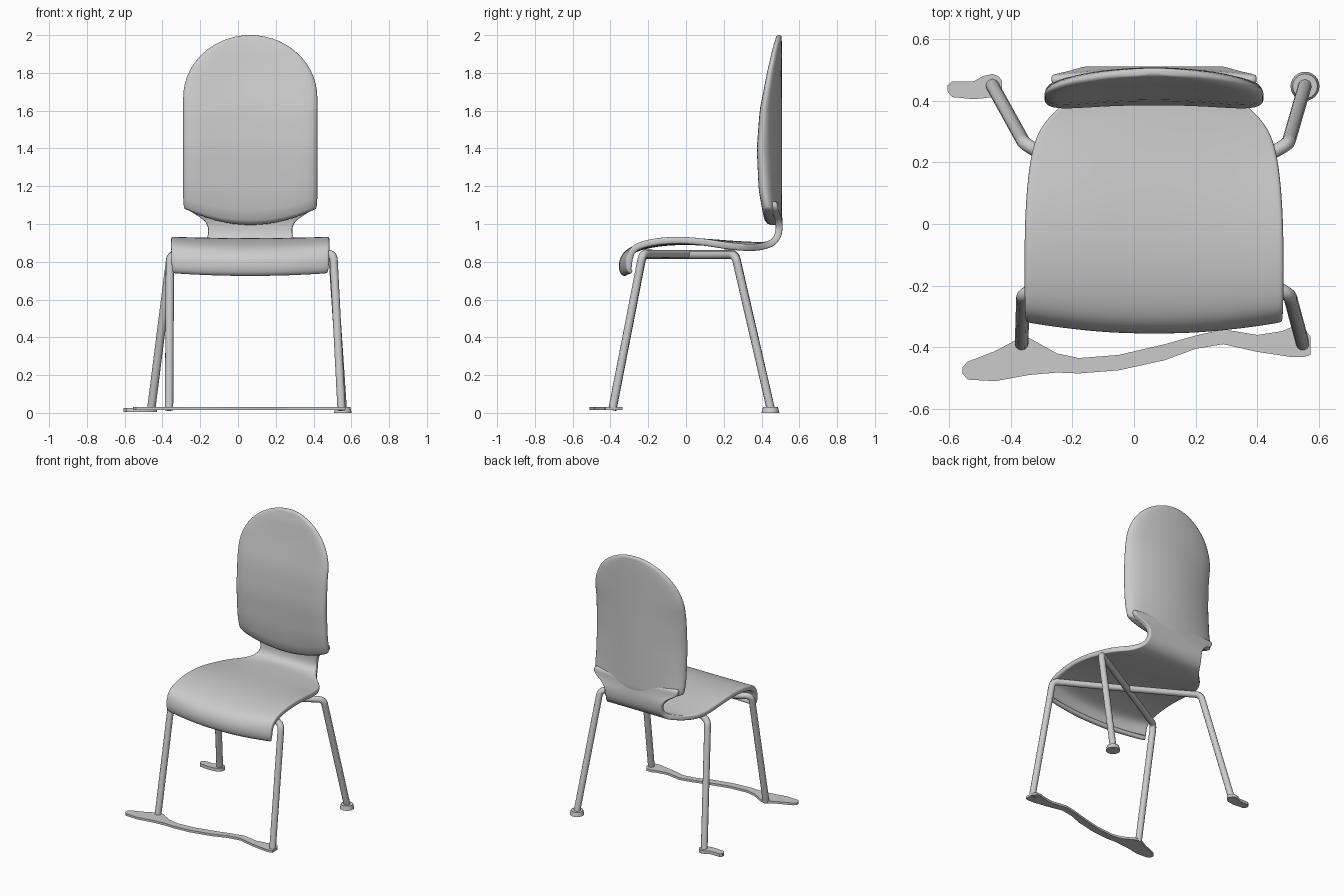
import bpy, bmesh
from math import sin, cos, pi, radians
from mathutils import Vector

if "Cube" in bpy.data.objects:
    bpy.data.objects.remove(bpy.data.objects["Cube"])

CX = 0.065  # the chair body sits slightly right of the origin


def make_object(name, bm):
    bmesh.ops.recalc_face_normals(bm, faces=bm.faces)
    me = bpy.data.meshes.new(name)
    bm.to_mesh(me)
    bm.free()
    ob = bpy.data.objects.new(name, me)
    bpy.context.collection.objects.link(ob)
    return ob


def smooth(ob, angle=45):
    bpy.ops.object.select_all(action='DESELECT')
    ob.select_set(True)
    bpy.context.view_layer.objects.active = ob
    bpy.ops.object.shade_smooth_by_angle(angle=radians(angle))


def lerp_table(table, z):
    for a, b in zip(table, table[1:]):
        if z <= b[0]:
            t = max(0, (z - a[0]) / (b[0] - a[0]))
            return [p + (q - p) * t for p, q in zip(a[1:], b[1:])]
    return table[-1][1:]


# Seat shell and neck: swept strip of (y, z, half width, edge dy, edge dz)
SEAT = [(-.305, .735, .405, .03, .015), (-.33, .718, .41, .035, .015),
        (-.355, .74, .418, .04, .015), (-.36, .79, .42, .04, .01),
        (-.345, .835, .42, .035, .01), (-.31, .872, .42, .02, .01),
        (-.24, .90, .42, 0, .01), (-.14, .92, .42, 0, .01),
        (-.02, .927, .42, 0, .008), (.10, .923, .415, 0, 0),
        (.20, .915, .405, 0, -.01), (.28, .91, .388, 0, -.015),
        (.34, .907, .352, 0, -.015), (.385, .905, .30, 0, -.01),
        (.42, .905, .265, 0, 0), (.45, .915, .24, 0, 0),
        (.47, .94, .225, 0, 0), (.475, .975, .22, 0, 0),
        (.475, 1.01, .235, 0, 0), (.472, 1.04, .275, -.01, 0),
        (.468, 1.075, .335, -.02, 0), (.466, 1.12, .33, -.02, 0)]
US = [-1, -.96, -.8, -.5, -.2, .2, .5, .8, .96, 1]
bm = bmesh.new()
rows = [[bm.verts.new((CX + w * u, y + dy * u * u, z + dz * u * u)) for u in US]
        for y, z, w, dy, dz in SEAT]
for a, b in zip(rows, rows[1:]):
    for i in range(len(US) - 1):
        bm.faces.new((a[i], a[i + 1], b[i + 1], b[i]))
me = bpy.data.meshes.new("seat_shell")
bm.to_mesh(me)
bm.free()
seat = bpy.data.objects.new("seat_shell", me)
bpy.context.collection.objects.link(seat)
sol = seat.modifiers.new("thickness", 'SOLIDIFY')
sol.thickness = .037
sol.offset = -1
sub = seat.modifiers.new("round", 'SUBSURF')
sub.levels = sub.render_levels = 2
smooth(seat, 180)

# Backrest: stacked lens-shaped sections (z, front edge y, back edge y, back centre y)
BACK = [(1.03, .415, .475, .505), (1.10, .395, .465, .508), (1.2, .375, .452, .508),
        (1.4, .365, .44, .508), (1.6, .38, .445, .508), (1.8, .42, .467, .508),
        (1.93, .455, .487, .508), (2.0, .48, .502, .506)]
N = 24
levels = [(1.075, .335, .35), (1.08, .347, .75), (1.095, .352, 1)]
levels += [(1.14 + .53 * i / 10, .355, 1) for i in range(11)]
for i in range(1, 15):
    t = pi / 2 * i / 14
    levels.append((1.67 + .33 * sin(t), max(.355 * cos(t), .02), 1 if i < 13 else .75 if i < 14 else .3))
bm = bmesh.new()
loops = []
for z, w, k in levels:
    yf, yb, yc = lerp_table(BACK, z)
    loop = []
    for side in (-1, 1):
        for j in range(N):
            u = -side * -1 * cos(pi * j / N)
            b = 1 - u * u
            front = yf + .02 * b * min(1, (2 - z) / .2)
            back = yb + (yc - yb) * b
            f = k * max(0, 1 - abs(u) ** 10) ** .5
            y = (front + back) / 2 + side * f * (back - front) / 2
            sag = .08 * b * max(0, 1 - (z - 1.075) / .35)
            loop.append(bm.verts.new((CX + w * u, y, z - sag)))
    loops.append(loop)
for a, b in zip(loops, loops[1:]):
    for i in range(2 * N):
        j = (i + 1) % (2 * N)
        bm.faces.new((a[i], a[j], b[j], b[i]))
for end in (loops[0], loops[-1]):
    for i in range(N):  # close the section with strips between front and back
        q = [end[i], end[i + 1], end[(2 * N - i - 1) % (2 * N)], end[(2 * N - i) % (2 * N)]]
        q = list(dict.fromkeys(q))
        if len(q) > 2:
            bm.faces.new(q)
smooth(make_object("backrest", bm), 60)


# Tubular legs: two diagonal tubes crossing under the seat
def tube(name, ends, z):
    pts = []
    centre = Vector((CX, .02, z))
    for foot, knee in ends:
        f = Vector((*foot, .015))
        k = Vector((*knee, z + .005))
        inner = (Vector((centre.x, centre.y, z)) - k).normalized()
        half = [f, f.lerp(k, .5), f.lerp(k, .91), k, k + inner * .08, k + inner * .2]
        pts += half if not pts else half[::-1]
    cu = bpy.data.curves.new(name, 'CURVE')
    cu.dimensions = '3D'
    cu.bevel_depth = .022
    cu.bevel_resolution = 4
    cu.use_fill_caps = True
    sp = cu.splines.new('NURBS')
    sp.points.add(len(pts) - 1)
    for p, co in zip(sp.points, pts):
        p.co = (*co, 1)
    sp.order_u = 3
    sp.use_endpoint_u = True
    sp.resolution_u = 8
    ob = bpy.data.objects.new(name, cu)
    bpy.context.collection.objects.link(ob)


tube("leg_tube_a", [((-.365, -.39), (-.36, -.23)), ((.555, .45), (.50, .26))], .832)
tube("leg_tube_b", [((.548, -.39), (.505, -.23)), ((-.46, .45), (-.355, .26))], .838)


# Flat foot pads: outline stations (x, low y, high y)
def flat_pad(name, stations, z0, z1):
    bm = bmesh.new()
    rings = [[bm.verts.new(c) for c in ((x, a, z0), (x, b, z0), (x, b, z1), (x, a, z1))]
             for x, a, b in stations]
    for p, q in zip(rings, rings[1:]):
        for i in range(4):
            bm.faces.new((p[i], p[(i + 1) % 4], q[(i + 1) % 4], q[i]))
    bm.faces.new(rings[0])
    bm.faces.new(rings[-1])
    smooth(make_object(name, bm), 40)


flat_pad("front_floor_strip", [
    (-.557, -.485, -.465), (-.54, -.505, -.447), (-.45, -.51, -.412), (-.38, -.497, -.375),
    (-.34, -.49, -.37), (-.25, -.482, -.42), (-.18, -.485, -.435), (-.05, -.475, -.425),
    (.1, -.442, -.39), (.2, -.405, -.362), (.29, -.39, -.342), (.4, -.415, -.36),
    (.48, -.427, -.348), (.51, -.432, -.335), (.55, -.432, -.335), (.572, -.425, -.365)], .014, .03)
flat_pad("rear_left_foot", [
    (-.605, .43, .45), (-.59, .412, .463), (-.52, .405, .463), (-.49, .408, .48),
    (-.46, .412, .487), (-.44, .425, .48), (-.428, .44, .465)], .004, .026)
bm = bmesh.new()
bmesh.ops.create_cone(bm, cap_ends=True, segments=24, radius1=.047, radius2=.04, depth=.03)
bmesh.ops.translate(bm, verts=bm.verts, vec=(.555, .447, .015))
smooth(make_object("rear_right_foot", bm), 40)
